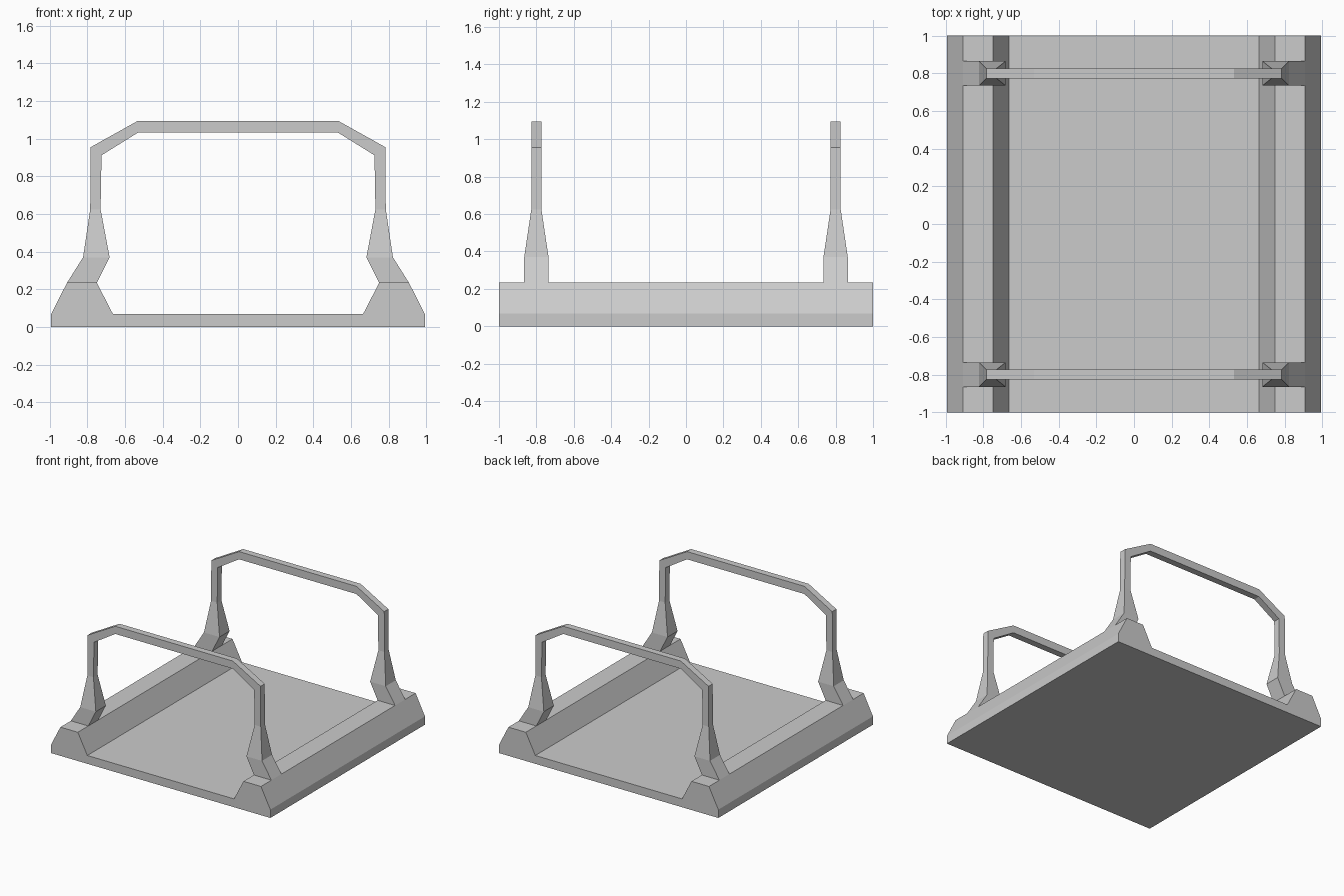
import bpy

if "Cube" in bpy.data.objects:
    bpy.data.objects.remove(bpy.data.objects["Cube"])


def make_object(name, verts, faces):
    mesh = bpy.data.meshes.new(name)
    mesh.from_pydata(verts, [], faces)
    mesh.validate()
    obj = bpy.data.objects.new(name, mesh)
    bpy.context.collection.objects.link(obj)
    return obj


def mirrored(half):
    """Complete a right-hand list of (x, z) points with its left-hand mirror."""
    return [(-x, z) for x, z in half] + [(x, z) for x, z in reversed(half)]


# Floor with a raised sloping rail on each side, extruded along y
half_profile = [(0.993, 0), (0.993, 0.068), (0.908, 0.235), (0.75, 0.235), (0.664, 0.068)]
profile = mirrored(half_profile)
n = len(profile)
verts = [(x, y, z) for y in (-1, 1) for x, z in profile]
faces = [tuple(range(n))[::-1], tuple(range(n, 2 * n))]
faces += [(i, (i + 1) % n, n + (i + 1) % n, n + i) for i in range(n)]
make_object("floor_tray", verts, faces)

# Hoop stations: outer x, outer z, inner x, inner z, half thickness in y
half_hoop = [
    (0.908, 0.235, 0.75, 0.235, 0.065),
    (0.823, 0.37, 0.682, 0.37, 0.065),
    (0.785, 0.625, 0.73, 0.625, 0.027),
    (0.783, 0.955, 0.725, 0.912, 0.027),
    (0.532, 1.095, 0.532, 1.032, 0.027),
]
stations = [(-a, b, -c, d, t) for a, b, c, d, t in half_hoop] + half_hoop[::-1]


# Hoops with flared feet, open where they meet the rails
def make_hoop(name, cy):
    verts, faces = [], []
    for ox, oz, ix, iz, t in stations:
        verts += [(ox, cy - t, oz), (ix, cy - t, iz), (ix, cy + t, iz), (ox, cy + t, oz)]
    for s in range(len(stations) - 1):
        a, b = 4 * s, 4 * s + 4
        for k in range(4):
            j = (k + 1) % 4
            faces.append((a + k, a + j, b + j, b + k))
    return make_object(name, verts, faces)


hoops = [make_hoop("front_hoop", -0.8), make_hoop("back_hoop", 0.8)]

# Make every face point outward
import bmesh
for obj in list(bpy.context.collection.objects):
    bm = bmesh.new()
    bm.from_mesh(obj.data)
    bmesh.ops.recalc_face_normals(bm, faces=bm.faces)
    bm.to_mesh(obj.data)
    bm.free()
